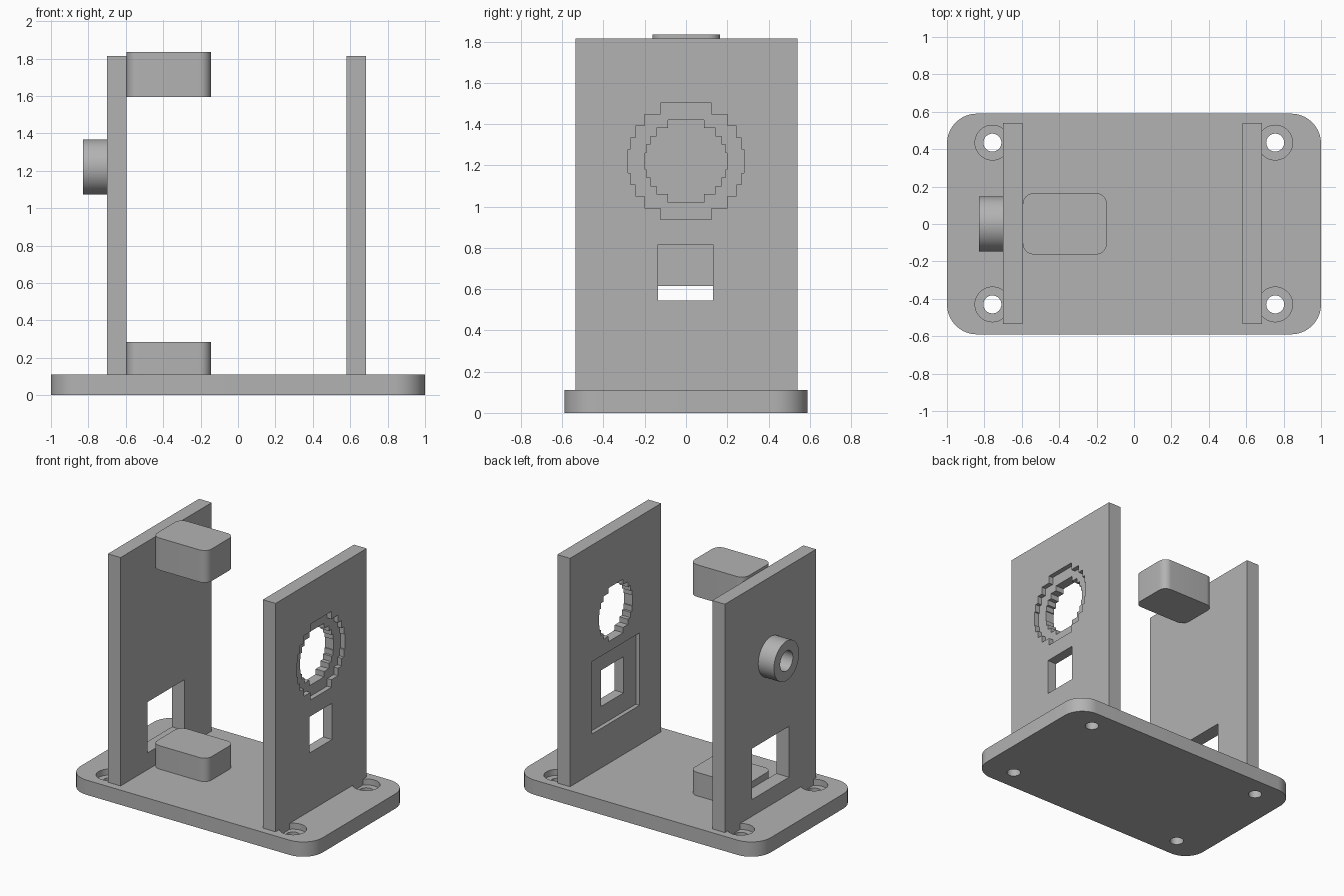
import bpy
import math
from mathutils import Matrix

old = bpy.data.objects.get("Cube")
if old:
    bpy.data.objects.remove(old, do_unlink=True)

grey = bpy.data.materials.new("plain grey")
grey.use_nodes = True
colour = (0.45, 0.45, 0.45, 1)
grey.diffuse_color = colour
grey.node_tree.nodes["Principled BSDF"].inputs["Base Color"].default_value = colour

# Extruded profiles along z are turned so their height runs along x
ALONG_X = Matrix(((0, 0, 1), (1, 0, 0), (0, 1, 0))).to_4x4()


def prism(name, outline, low, high, along_x=False):
    """Extrude a closed 2D outline from low to high along z (or x)."""
    n = len(outline)
    verts = [(a, b, h) for h in (low, high) for a, b in outline]
    faces = [list(range(n))[::-1], list(range(n, 2 * n))]
    faces += [(i, (i + 1) % n, (i + 1) % n + n, i + n) for i in range(n)]
    mesh = bpy.data.meshes.new(name)
    mesh.from_pydata(verts, [], faces)
    if along_x:
        mesh.transform(ALONG_X)
    mesh.materials.append(grey)
    obj = bpy.data.objects.new(name, mesh)
    bpy.context.collection.objects.link(obj)
    return obj


def rect(a0, a1, b0, b1):
    return [(a0, b0), (a1, b0), (a1, b1), (a0, b1)]


def circle(a, b, r, n=48):
    angles = [2 * math.pi * i / n for i in range(n)]
    return [(a + r * math.cos(t), b + r * math.sin(t)) for t in angles]


def rounded(a0, a1, b0, b1, r, n=10):
    corners = [(a1 - r, b1 - r), (a0 + r, b1 - r), (a0 + r, b0 + r), (a1 - r, b0 + r)]
    pts = []
    for k, (a, b) in enumerate(corners):
        for i in range(n + 1):
            t = math.pi / 2 * (k + i / n)
            pts.append((a + r * math.cos(t), b + r * math.sin(t)))
    return pts


def stepped_circle(b, r, rows=10):
    """Circle approximated by equal rows, each as wide as at its middle."""
    h = 2 * r / rows
    side = []
    for i in range(rows):
        low = -r + i * h
        w = math.sqrt(r * r - (low + h / 2) ** 2)
        side += [(w, b + low), (w, b + low + h)]
    # the two middle rows are equally wide, so drop their shared point
    side = [p for i, p in enumerate(side) if i not in (rows - 1, rows)]
    return side + [(-w, z) for w, z in reversed(side)]


def cut(target, *cutters):
    bpy.context.view_layer.objects.active = target
    for cutter in cutters:
        mod = target.modifiers.new("cut", "BOOLEAN")
        mod.operation = "DIFFERENCE"
        mod.solver = "EXACT"
        mod.object = cutter
        bpy.ops.object.modifier_apply(modifier=mod.name)
        bpy.data.objects.remove(cutter, do_unlink=True)


def smooth(obj):
    bpy.ops.object.select_all(action="DESELECT")
    obj.select_set(True)
    bpy.context.view_layer.objects.active = obj
    bpy.ops.object.shade_smooth_by_angle(angle=math.radians(30))


# Base plate with four counterbored screw holes
base = prism("base_plate", rounded(-1, 1, -0.59, 0.59, 0.16), 0, 0.11)
for x in (-0.757, 0.755):
    for y in (-0.43, 0.435):
        cut(base,
            prism("counterbore", circle(x, y, 0.093), 0.065, 0.2),
            prism("screw_hole", circle(x, y, 0.048), -0.1, 0.2))
smooth(base)

# Wall with the window
window_wall = prism("window_wall", rect(-0.535, 0.54, 0.06, 1.815), -0.70, -0.595, True)
cut(window_wall, prism("window", rect(-0.215, 0.22, 0.235, 0.615), -0.8, -0.5, True))

# Wall with the stepped round opening and the square opening
port_wall = prism("port_wall", rect(-0.535, 0.54, 0.06, 1.815), 0.58, 0.685, True)
cut(port_wall,
    prism("round_recess", stepped_circle(1.22, 0.283), 0.65, 0.8, True),
    prism("round_opening", stepped_circle(1.22, 0.2), 0.5, 0.8, True),
    prism("square_recess", rect(-0.28, 0.28, 0.405, 0.945), 0.5, 0.61, True),
    prism("square_opening", rect(-0.135, 0.13, 0.545, 0.815), 0.5, 0.8, True))

# Hollow round boss on the outside of the window wall
boss = prism("boss", circle(0, 1.22, 0.148), -0.83, -0.70, True)
cut(boss, prism("boss_hole", circle(0, 1.22, 0.075), -0.9, -0.71, True))
smooth(boss)

# Rounded blocks on the inside of the window wall
for name, low, high in (("lower_block", 0.11, 0.285), ("upper_block", 1.595, 1.835)):
    smooth(prism(name, rounded(-0.595, -0.145, -0.163, 0.165, 0.06), low, high))
